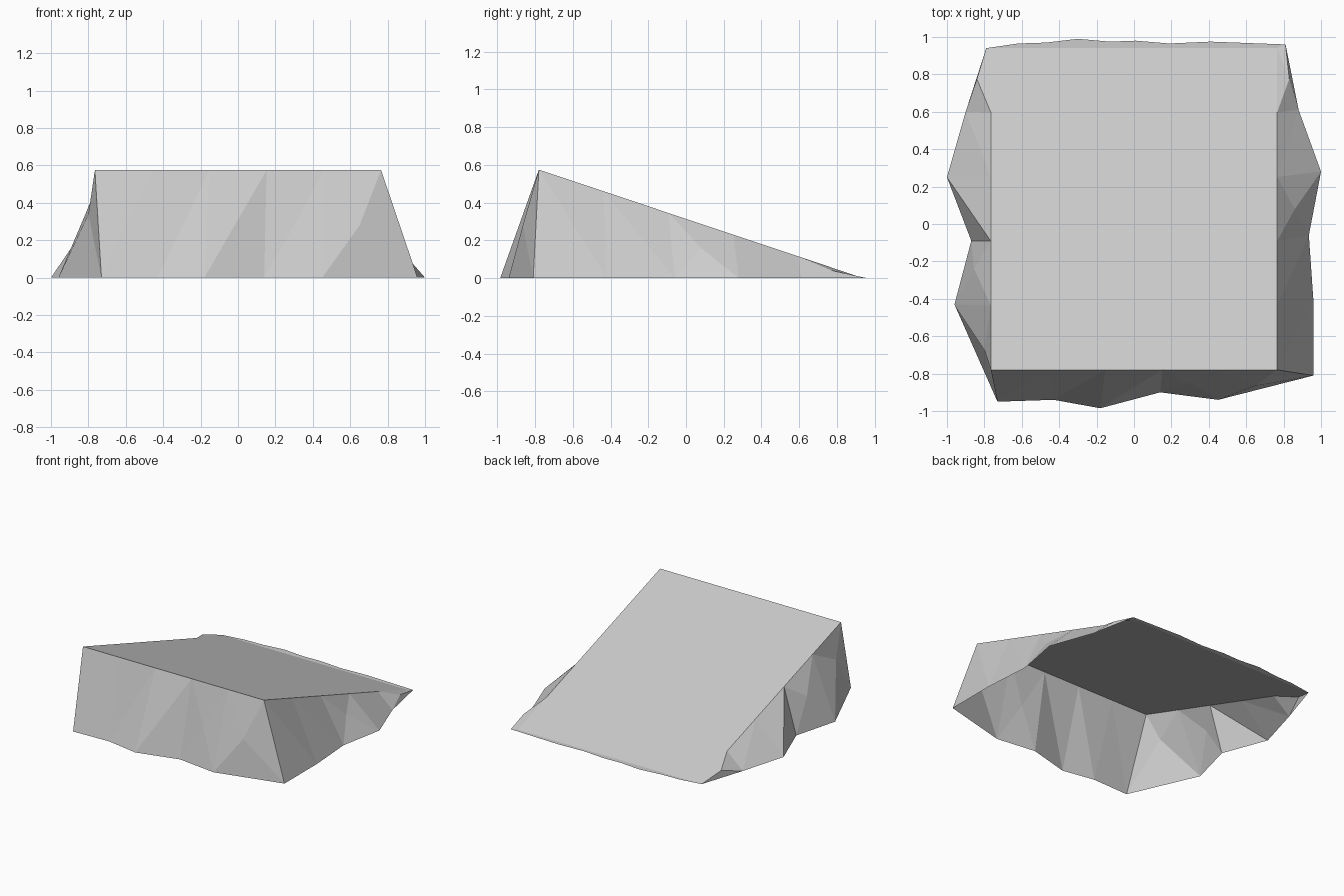
import bpy, bmesh
from mathutils import Vector

if "Cube" in bpy.data.objects:
    bpy.data.objects.remove(bpy.data.objects["Cube"])

HALF, FRONT, BACK, HEIGHT = 0.765, -0.78, 0.94, 0.575

stone = bpy.data.materials.new("light grey stone")
stone.diffuse_color = (0.6, 0.6, 0.6, 1)
stone.use_nodes = True
stone.node_tree.nodes["Principled BSDF"].inputs["Base Color"].default_value = stone.diffuse_color

bm = bmesh.new()
cache = {}


def vert(p):
    key = tuple(round(c, 3) for c in p)
    if key not in cache:
        cache[key] = bm.verts.new(p)
    return cache[key]


def ramp_z(y):
    return HEIGHT * (BACK - y) / (BACK - FRONT)


def rim(a, b, n):
    """Evenly spaced points along one edge of the sloping deck."""
    pts = [Vector(a).lerp(Vector(b), i / n) for i in range(n + 1)]
    return [Vector((p.x, p.y, ramp_z(p.y))) for p in pts]


def wall(top, base, bulges, flip):
    """Craggy wall: each cell is split on its diagonal, around a bulging point."""
    base = [Vector((x, y, 0)) for x, y in base]
    for i in range(len(top) - 1):
        a, b, c, d = top[i], top[i + 1], base[i + 1], base[i]
        if flip:   # diagonal runs from b to d
            ring = [b, c, d, a]
        else:      # diagonal runs from a to c
            ring = [a, b, c, d]
        m = bulges.get(i)
        m = Vector(m) if m else (ring[0] + ring[2]) / 2
        for j in range(4):
            tri = {vert(ring[j]), vert(ring[(j + 1) % 4]), vert(m)}
            if len(tri) == 3:
                bm.faces.new([vert(ring[j]), vert(m), vert(ring[(j + 1) % 4])])


# Rims of the deck
left = rim((-HALF, FRONT), (-HALF, BACK), 5)
right = rim((HALF, FRONT), (HALF, BACK), 5)
front = rim((-HALF, FRONT), (HALF, FRONT), 5)
back = rim((-HALF, BACK), (HALF, BACK), 8)

# Craggy walls, with an open underside
wall(left, [(-.73, -.95), (-.96, -.43), (-.87, -.09), (-1, .25), (-.90, .60), (-.79, .94)],
     {0: (-.80, -.67, .34), 1: (-.855, -.24, .24), 4: (-.84, .775, .055)}, False)
wall(right, [(.96, -.81), (.96, -.42), (.935, -.06), (1, .28), (.88, .61), (.81, .96)],
     {2: (.86, .08, .16), 4: (.83, .775, .04)}, False)
wall(front, [(-.73, -.95), (-.43, -.94), (-.18, -.985), (.14, -.90), (.45, -.94), (.96, -.81)],
     {3: (.30, -.85, .28), 4: (.65, -.865, .28)}, True)
wall(back, [(-.79, .94), (-.62, .965), (-.47, .97), (-.30, .99), (-.13, .975),
            (.01, .98), (.19, .965), (.41, .975), (.81, .96)], {}, False)

# Flat sloping deck
loop = front + right[1:] + back[::-1][1:] + left[::-1][1:-1]
bm.faces.new([vert(p) for p in loop])

bmesh.ops.recalc_face_normals(bm, faces=bm.faces)
deck = max(bm.faces, key=lambda f: f.calc_area())
if deck.normal.z < 0:
    bmesh.ops.reverse_faces(bm, faces=bm.faces)

mesh = bpy.data.meshes.new("rock_ramp")
bm.to_mesh(mesh)
bm.free()
mesh.materials.append(stone)
bpy.context.collection.objects.link(bpy.data.objects.new("rock_ramp", mesh))
